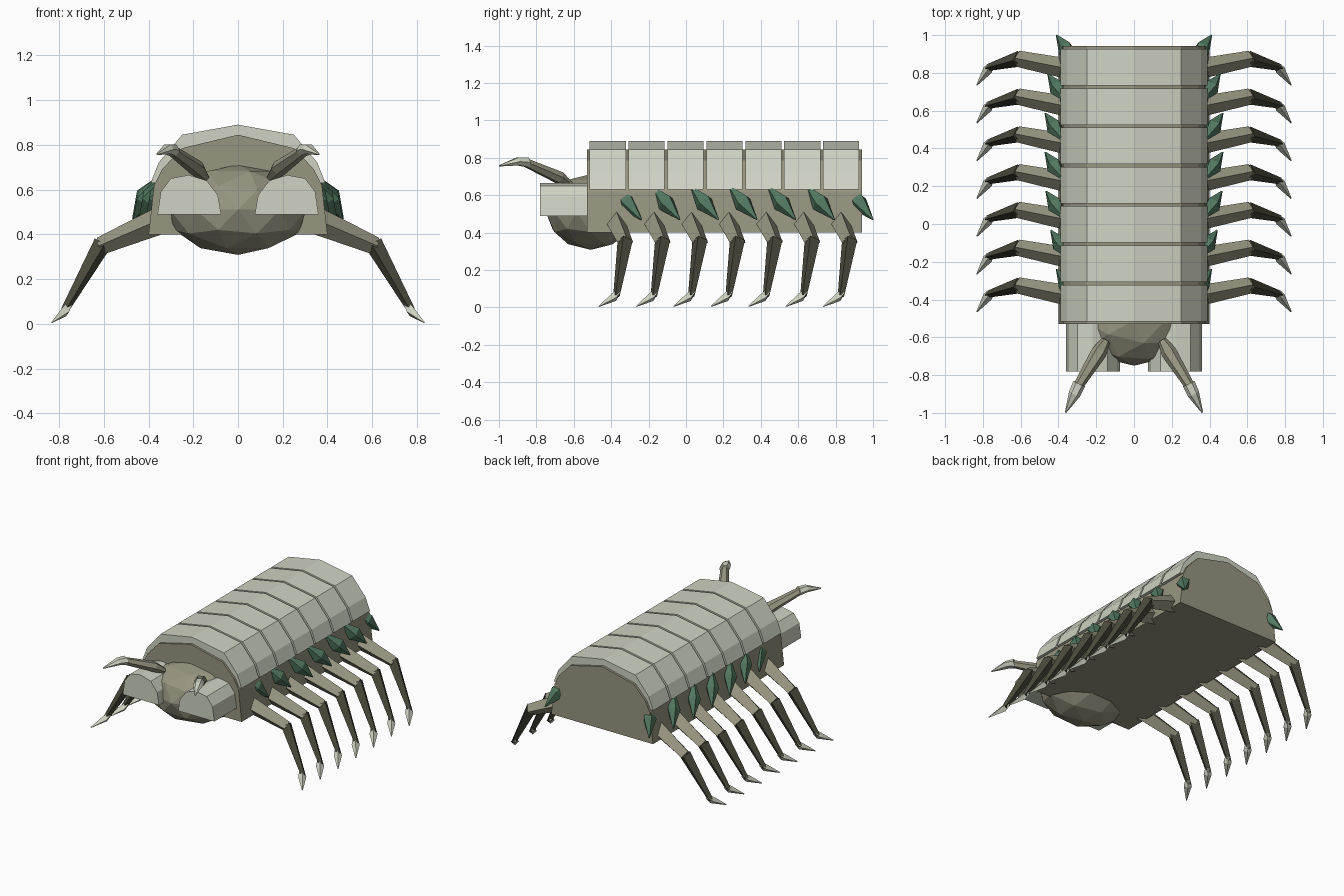
import bpy, bmesh, math
from mathutils import Vector

if "Cube" in bpy.data.objects:
    bpy.data.objects.remove(bpy.data.objects["Cube"])


def material(name, rgb):
    m = bpy.data.materials.new(name)
    m.diffuse_color = (*rgb, 1)
    m.use_nodes = True
    m.node_tree.nodes["Principled BSDF"].inputs["Base Color"].default_value = m.diffuse_color
    return m


PALE = material("pale shell", (0.62, 0.65, 0.54))
OLIVE = material("olive hide", (0.31, 0.30, 0.215))
DARK = material("dark shin", (0.07, 0.07, 0.048))
GREEN = material("green spike", (0.085, 0.19, 0.12))


def finish(bm, name, mats, mirror=False):
    bmesh.ops.recalc_face_normals(bm, faces=bm.faces)
    me = bpy.data.meshes.new(name)
    bm.to_mesh(me)
    bm.free()
    for m in mats:
        me.materials.append(m)
    ob = bpy.data.objects.new(name, me)
    bpy.context.collection.objects.link(ob)
    if mirror:
        ob.modifiers.new("Mirror", 'MIRROR').use_mirror_merge = False
    return ob


def prism(name, profile, y0, y1, mat, mirror=False):
    """Extrude an (x, z) outline along y."""
    bm = bmesh.new()
    f = bm.faces.new([bm.verts.new((x, y0, z)) for x, z in profile])
    ext = bmesh.ops.extrude_face_region(bm, geom=[f])["geom"]
    for v in ext:
        if isinstance(v, bmesh.types.BMVert):
            v.co.y = y1
    return finish(bm, name, [mat], mirror)


def symmetric(half):
    """Half outline from the centre top outward, completed on the other side."""
    return [(-x, z) for x, z in reversed(half) if x > 0] + list(half)


def spindle(bm, rings, mat_index=0, sides=4):
    """Tapered limb through (centre, side radius, up radius) rings."""
    d = (Vector(rings[-1][0]) - Vector(rings[0][0])).normalized()
    side = d.cross(Vector((0, 0, 1))).normalized()
    up = side.cross(d)
    loops = []
    for c, rs, ru in rings:
        loops.append([bm.verts.new(Vector(c) + side * rs * math.cos(a) + up * ru * math.sin(a))
                      for a in (2 * math.pi * i / sides for i in range(sides))])
    faces = [bm.faces.new(loops[0]), bm.faces.new(loops[-1][::-1])]
    for a, b in zip(loops, loops[1:]):
        for i in range(sides):
            j = (i + 1) % sides
            faces.append(bm.faces.new((a[i], a[j], b[j], b[i])))
    for f in faces:
        f.material_index = mat_index


# Body core
body = [(0, 0.845), (0.25, 0.785), (0.34, 0.69), (0.375, 0.62), (0.40, 0.40)]
prism("body", symmetric(body), -0.53, 0.942, OLIVE)

# Seven arched back plates
outer = [(0, 0.89), (0.25, 0.845), (0.355, 0.72), (0.39, 0.63)]
inner = [(0, 0.83), (0.23, 0.775), (0.32, 0.69), (0.36, 0.63)]
for i in range(7):
    y = -0.515 + 0.208 * i
    prism(f"back_plate_{i + 1}", symmetric(outer) + symmetric(inner)[::-1],
          y, y + 0.193, PALE)

# Head
bm = bmesh.new()
bmesh.ops.create_icosphere(bm, subdivisions=2, radius=1)
for v in bm.verts:
    v.co = Vector((v.co.x * 0.32, v.co.y * 0.24 - 0.51, v.co.z * 0.202 + 0.51))
finish(bm, "head", [OLIVE])

# Domed cheek plates
cheek = [(0.075, 0.488), (0.36, 0.488), (0.345, 0.59), (0.30, 0.65),
         (0.22, 0.665), (0.14, 0.64), (0.09, 0.575)]
prism("cheek_plate", cheek, -0.78, -0.528, PALE, True)

# Antennae with pale tips
bm = bmesh.new()
spindle(bm, [((0.15, -0.62, 0.655), 0.025, 0.02), ((0.185, -0.68, 0.695), 0.042, 0.035),
             ((0.30, -0.865, 0.778), 0.026, 0.024)], 0, 6)
spindle(bm, [((0.29, -0.845, 0.775), 0.034, 0.03), ((0.315, -0.90, 0.78), 0.032, 0.024),
             ((0.362, -0.998, 0.757), 0.004, 0.004)], 1, 6)
finish(bm, "antenna", [OLIVE, PALE], True)

# Legs: thigh, shin and claw
for i in range(7):
    y = -0.33 + 0.2 * i
    bm = bmesh.new()
    spindle(bm, [((0.34, y - 0.05, 0.465), 0.055, 0.062),
                 ((0.615, y + 0.005, 0.348), 0.043, 0.04)], 0)
    spindle(bm, [((0.605, y + 0.005, 0.36), 0.042, 0.042),
                 ((0.775, y - 0.042, 0.06), 0.018, 0.018)], 1)
    spindle(bm, [((0.755, y - 0.03, 0.085), 0.016, 0.016),
                 ((0.775, y - 0.055, 0.055), 0.026, 0.024),
                 ((0.832, y - 0.135, 0.006), 0.003, 0.003)], 2)
    finish(bm, f"leg_{i + 1}", [OLIVE, DARK, PALE], True)

# Leaf-shaped side spikes
tip_x = [0.41, 0.44, 0.465, 0.47, 0.47, 0.455, 0.41]
for i, x in enumerate(tip_x):
    y = -0.24 + 0.2065 * i
    bm = bmesh.new()
    spindle(bm, [((x - 0.10, y - 0.145, 0.645), 0.006, 0.006),
                 ((x - 0.05, y - 0.075, 0.56), 0.045, 0.052),
                 ((x, y, 0.47), 0.004, 0.004)], 0, 5)
    finish(bm, f"side_spike_{i + 1}", [GREEN], True)
